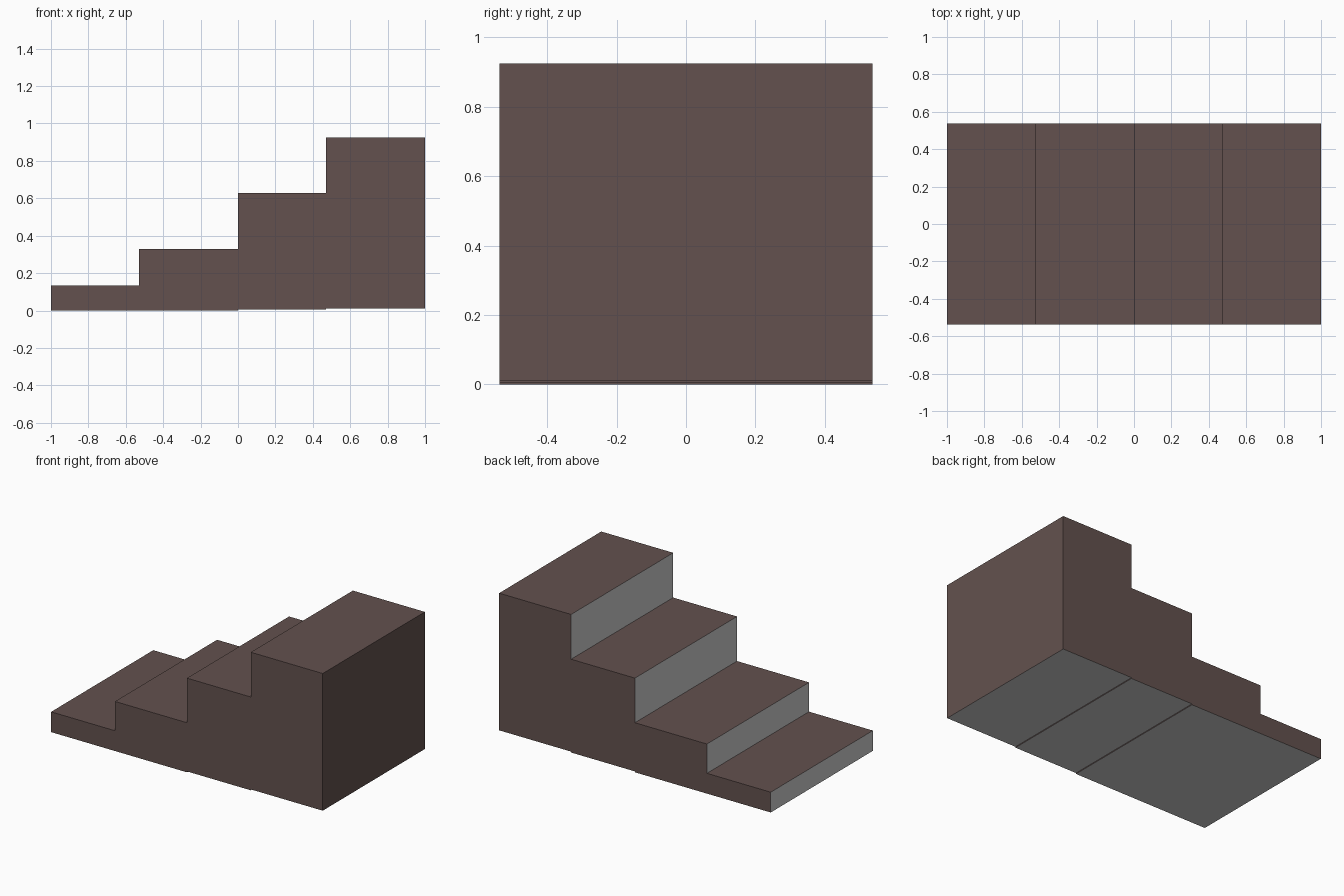
import bpy, bmesh

if "Cube" in bpy.data.objects:
    bpy.data.objects.remove(bpy.data.objects["Cube"])

HALF_DEPTH = 0.537
# each step: left x, right x, underside z, tread z
STEPS = [(-1.0, -0.53, 0.0, 0.135), (-0.53, 0.0, 0.0, 0.33),
         (0.0, 0.47, 0.006, 0.627), (0.47, 1.0, 0.012, 0.925)]


def make_material(name, color):
    m = bpy.data.materials.new(name)
    m.diffuse_color = color
    m.use_nodes = True
    m.node_tree.nodes["Principled BSDF"].inputs["Base Color"].default_value = m.diffuse_color
    return m


# side profile: along the treads, then back along the underside
outline = []
for x0, x1, low, high in STEPS:
    outline += [(x0, high), (x1, high)]
for x0, x1, low, high in reversed(STEPS):
    for p in ((x1, low), (x0, low)):
        if p != outline[-1]:
            outline.append(p)

# extrude the profile across the depth
bm = bmesh.new()
face = bm.faces.new([bm.verts.new((x, -HALF_DEPTH, z)) for x, z in outline])
ext = bmesh.ops.extrude_face_region(bm, geom=[face], use_keep_orig=True)
bmesh.ops.translate(bm, vec=(0, 2 * HALF_DEPTH, 0),
                    verts=[g for g in ext["geom"] if isinstance(g, bmesh.types.BMVert)])
bmesh.ops.recalc_face_normals(bm, faces=bm.faces)

# risers and underside are plain grey, everything else brown
for f in bm.faces:
    f.normal_update()
    f.material_index = 1 if f.normal.x < -0.5 or f.normal.z < -0.5 else 0

mesh = bpy.data.meshes.new("stair_steps")
bm.to_mesh(mesh)
bm.free()
mesh.materials.append(make_material("brown_stone", (0.125, 0.083, 0.077, 1)))
mesh.materials.append(make_material("plain_grey", (0.8, 0.8, 0.8, 1)))
stairs = bpy.data.objects.new("stair_steps", mesh)
bpy.context.collection.objects.link(stairs)
